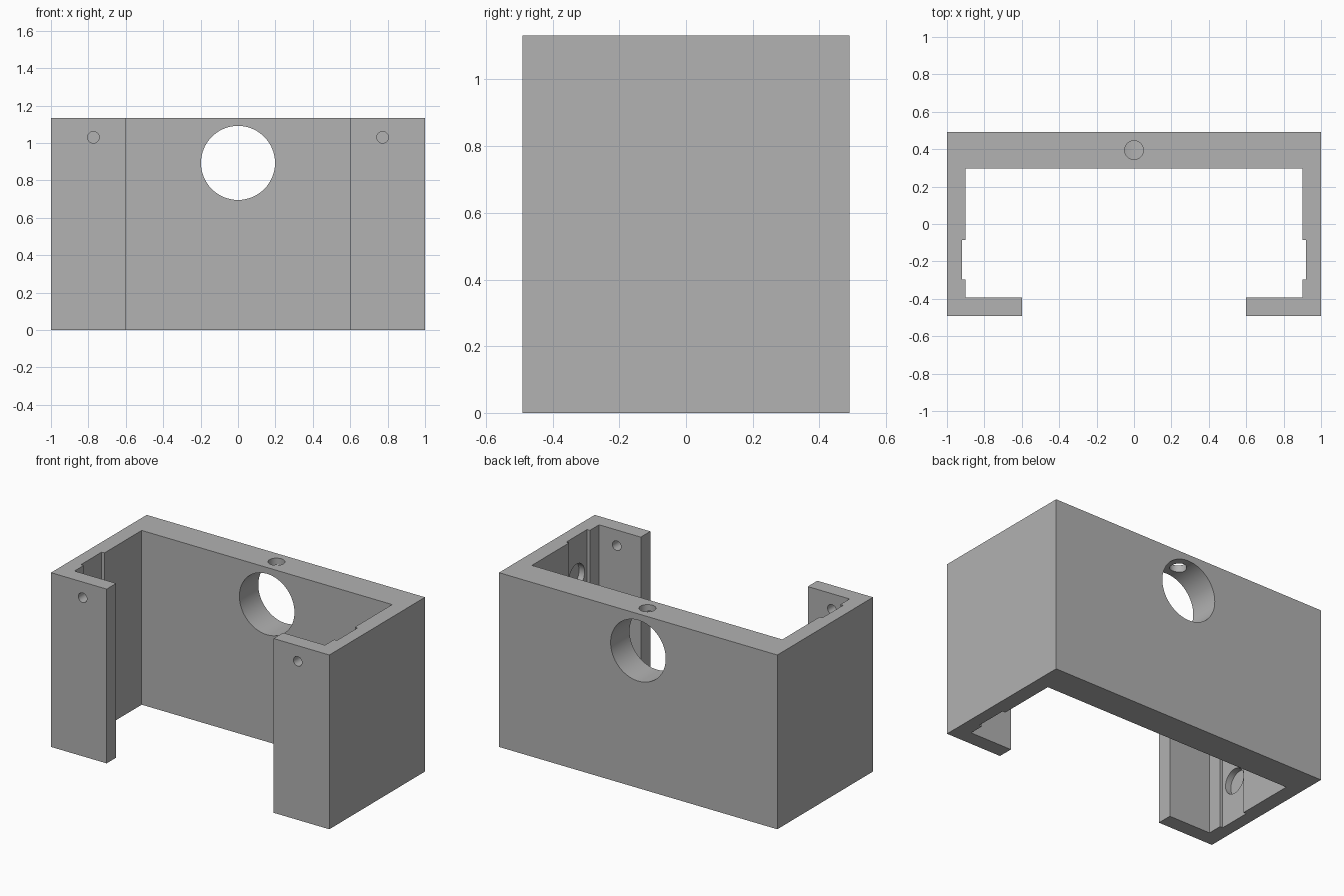
import bpy, bmesh
from math import pi
from mathutils import Matrix

cube = bpy.data.objects.get("Cube")
if cube:
    bpy.data.objects.remove(cube, do_unlink=True)

HEIGHT = 1.132
BACK, BACK_IN = 0.491, 0.297
FRONT, FRONT_IN = -0.491, -0.393
GROOVE = (-0.298, -0.086)

grey = bpy.data.materials.new("plain grey")
grey.use_nodes = True
colour = (0.445, 0.445, 0.445, 1)
grey.diffuse_color = colour
grey.node_tree.nodes["Principled BSDF"].inputs["Base Color"].default_value = colour


def make_object(name, bm):
    bmesh.ops.recalc_face_normals(bm, faces=bm.faces)
    mesh = bpy.data.meshes.new(name)
    bm.to_mesh(mesh)
    bm.free()
    mesh.materials.append(grey)
    obj = bpy.data.objects.new(name, mesh)
    bpy.context.collection.objects.link(obj)
    return obj


def drill(target, radius, depth, centre, axis):
    """Cut a round hole centred at a point, along the given axis."""
    bm = bmesh.new()
    turn = {"x": Matrix.Rotation(pi / 2, 4, "Y"),
            "y": Matrix.Rotation(pi / 2, 4, "X"),
            "z": Matrix.Identity(4)}[axis]
    bmesh.ops.create_cone(bm, cap_ends=True, segments=64, radius1=radius,
                          radius2=radius, depth=depth,
                          matrix=Matrix.Translation(centre) @ turn)
    cutter = make_object("hole_cutter", bm)
    cutter.hide_render = True
    mod = target.modifiers.new("hole", "BOOLEAN")
    mod.operation = "DIFFERENCE"
    mod.solver = "EXACT"
    mod.object = cutter
    bpy.context.view_layer.objects.active = target
    bpy.ops.object.modifier_apply(modifier=mod.name)
    bpy.data.objects.remove(cutter, do_unlink=True)


# Bracket outline: left half, then mirrored for the right half
half = [(1, BACK), (1, FRONT), (0.6, FRONT), (0.6, FRONT_IN), (0.9, FRONT_IN),
        (0.9, GROOVE[0]), (0.92, GROOVE[0]), (0.92, GROOVE[1]),
        (0.9, GROOVE[1]), (0.9, BACK_IN)]
outline = half + [(-x, y) for x, y in reversed(half)]
bm = bmesh.new()
base = bm.faces.new([bm.verts.new((x, y, 0)) for x, y in outline])
raised = bmesh.ops.extrude_face_region(bm, geom=[base])["geom"]
bmesh.ops.translate(bm, vec=(0, 0, HEIGHT),
                    verts=[v for v in raised if isinstance(v, bmesh.types.BMVert)])
bracket = make_object("bracket_body", bm)

# Large bore through the back wall, and the screw hole down into it
drill(bracket, 0.198, 0.5, (0, 0.4, 0.893), "y")
drill(bracket, 0.05, 0.4, (0, 0.395, 1.1), "z")

for side in (-1, 1):
    # Screw hole through each front flange
    drill(bracket, 0.031, 0.3, (side * 0.773, -0.44, 1.03), "y")
    # Blind round pockets in the groove of each side wall
    for z in (0.265, HEIGHT - 0.265):
        drill(bracket, 0.081, 0.1, (side * 0.91, sum(GROOVE) / 2, z), "x")

# Smooth bores, sharp edges
bpy.ops.object.select_all(action="DESELECT")
bracket.select_set(True)
bpy.context.view_layer.objects.active = bracket
bpy.ops.object.shade_smooth_by_angle(angle=pi / 6)
